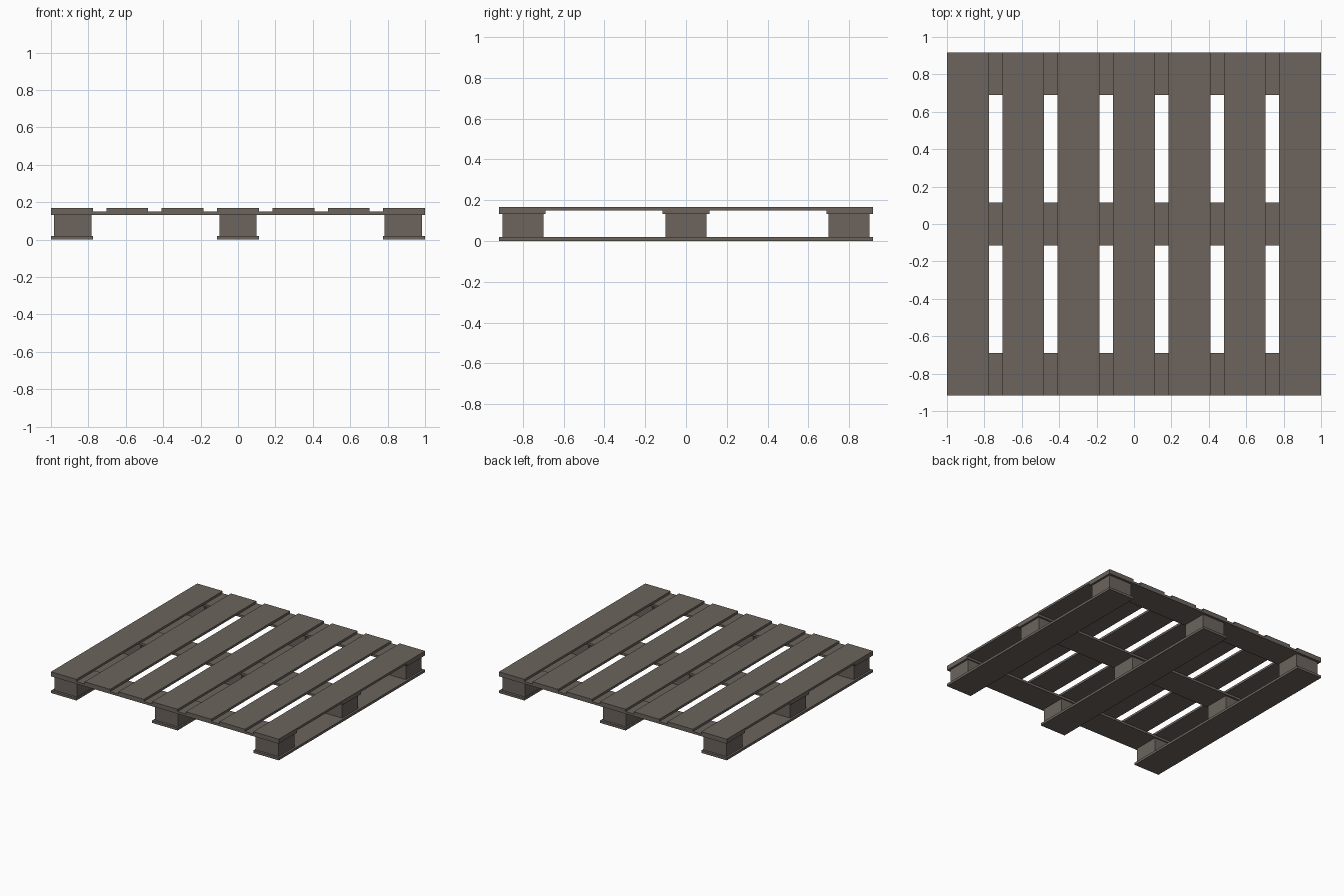
import bpy

if "Cube" in bpy.data.objects:
    bpy.data.objects.remove(bpy.data.objects["Cube"])

wood = bpy.data.materials.new("weathered_wood")
wood.diffuse_color = (0.150, 0.127, 0.110, 1.0)
wood.use_nodes = True
wood.node_tree.nodes["Principled BSDF"].inputs["Base Color"].default_value = wood.diffuse_color

HX, HY = 1.0, 0.917                          # half footprint
Z0, Z1, Z2, Z3, Z4 = 0.0, 0.019, 0.132, 0.150, 0.168   # layer heights
BOARD = 0.224                                # board width


def box(name, x, y, z0, z1, sx, sy):
    """Box centred on x, y and spanning z0 to z1."""
    bpy.ops.mesh.primitive_cube_add(size=1, location=(x, y, (z0 + z1) / 2))
    ob = bpy.context.object
    ob.name = name
    ob.scale = (sx, sy, z1 - z0)
    bpy.ops.object.transform_apply(location=False, rotation=False, scale=True)
    ob.data.materials.append(wood)
    return ob


# Seven top deck boards running front to back
edge = HX - BOARD / 2
for i in range(7):
    box(f"top_board_{i + 1}", -edge + i * edge / 3, 0, Z3, Z4, BOARD, 2 * HY)

# Three cross boards under the deck, three bottom runners
for i in (-1, 0, 1):
    box(f"cross_board_{i + 2}", 0, i * (HY - 0.114), Z2, Z3, 2 * HX, 0.228)
    box(f"bottom_runner_{i + 2}", i * edge, 0, Z0, Z1, BOARD, 2 * HY)

# Nine spacer blocks
for i in (-1, 0, 1):
    for j in (-1, 0, 1):
        box(f"block_{i + 2}_{j + 2}", i * 0.884, j * 0.798, Z1, Z2, 0.2, 0.2)
